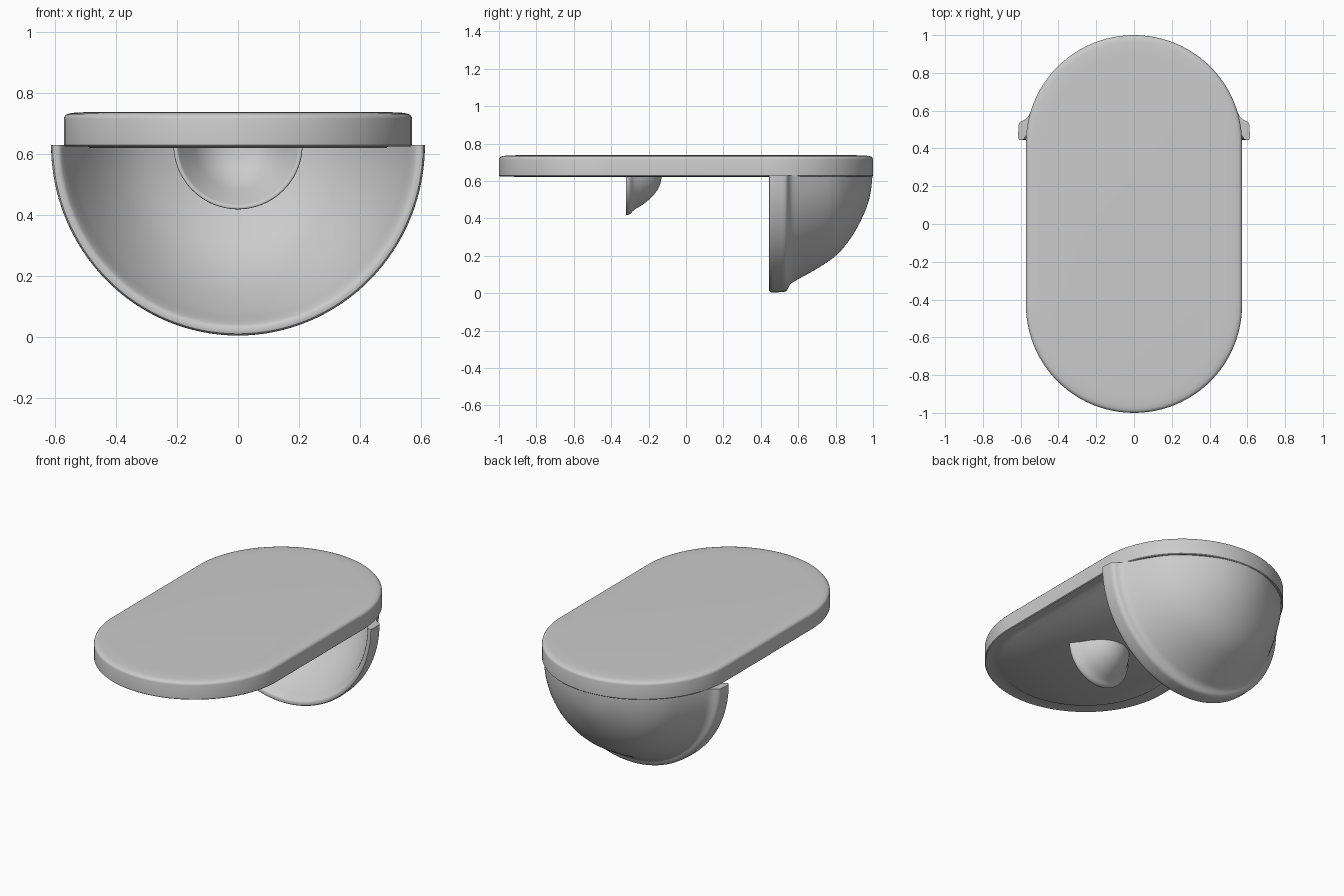
import bpy, bmesh, math

if "Cube" in bpy.data.objects:
    bpy.data.objects.remove(bpy.data.objects["Cube"])


def finish(bm, name, angle=35):
    bmesh.ops.remove_doubles(bm, verts=bm.verts, dist=0.0003)
    bmesh.ops.recalc_face_normals(bm, faces=bm.faces)
    mesh = bpy.data.meshes.new(name)
    bm.to_mesh(mesh)
    bm.free()
    obj = bpy.data.objects.new(name, mesh)
    bpy.context.collection.objects.link(obj)
    bpy.ops.object.select_all(action='DESELECT')
    bpy.context.view_layer.objects.active = obj
    obj.select_set(True)
    bpy.ops.object.shade_smooth_by_angle(angle=math.radians(angle))
    return obj


def rounded(points, passes=2):
    """Corner cutting that keeps both end points."""
    for _ in range(passes):
        out = [points[0]]
        for (a, b), (c, d) in zip(points, points[1:]):
            out += [(a * .75 + c * .25, b * .75 + d * .25),
                    (a * .25 + c * .75, b * .25 + d * .75)]
        points = out + [points[-1]]
    return points


def half_bowl(name, profile, axis_z, x_scale=1.0, segments=64):
    """Lower half of a (y, radius) shell profile turned about a y-parallel axis."""
    bm = bmesh.new()
    rings = []
    for i in range(segments + 1):
        a = math.pi + math.pi * i / segments
        rings.append([bm.verts.new((r * math.cos(a) * x_scale, y, axis_z + r * math.sin(a)))
                      for y, r in profile])
    for r0, r1 in zip(rings, rings[1:]):
        for j in range(len(profile) - 1):
            bm.faces.new((r0[j], r0[j + 1], r1[j + 1], r1[j]))
    # close the cut faces that meet the slab
    bm.faces.new(rings[0])
    bm.faces.new(rings[-1][::-1])
    return finish(bm, name)


def stadium(inset=0.0, n=48):
    """Slab outline with elliptical ends."""
    w, straight, end = 0.572 - inset, 0.43, 0.57 - inset
    pts = []
    for side in (1, -1):
        for i in range(n + 1):
            a = math.pi * i / n
            pts.append((side * w * math.cos(a), side * (straight + end * math.sin(a))))
    return pts


# top slab: stacked outlines with softened upper edge and shallow underside panel
bm = bmesh.new()
layers = [(0.085, 0.620), (0.078, 0.625), (0.004, 0.625), (0, 0.629), (0, 0.715),
          (0.002, 0.722), (0.008, 0.729), (0.018, 0.733), (0.04, 0.736), (0.10, 0.738)]
loops = [[bm.verts.new((x, y, z)) for x, y in stadium(i)] for i, z in layers]
for a, b in zip(loops, loops[1:]):
    for k in range(len(a)):
        m = (k + 1) % len(a)
        bm.faces.new((a[k], a[m], b[m], b[k]))
bm.faces.new(loops[0][::-1])
bm.faces.new(loops[-1])
finish(bm, "top_slab", 40)

# large hollow hood at the back
hood = [(0.997, 0), (0.99, 0.08), (0.972, 0.16), (0.93, 0.255), (0.87, 0.355), (0.80, 0.435),
        (0.70, 0.50), (0.60, 0.555), (0.555, 0.58), (0.54, 0.622), (0.50, 0.625),
        (0.448, 0.627), (0.443, 0.61), (0.45, 0.59), (0.55, 0.55), (0.70, 0.465),
        (0.82, 0.36), (0.90, 0.22), (0.94, 0.10), (0.945, 0)]
half_bowl("back_hood", rounded(hood), 0.63, 0.98)

# small hollow cup under the middle
cup = [(-0.13, 0), (-0.135, 0.045), (-0.165, 0.10), (-0.22, 0.15), (-0.28, 0.185),
       (-0.30, 0.21), (-0.322, 0.213), (-0.322, 0.20), (-0.315, 0.195), (-0.27, 0.165),
       (-0.21, 0.125), (-0.17, 0.07), (-0.16, 0)]
half_bowl("small_cup", rounded(cup), 0.63, segments=48)
